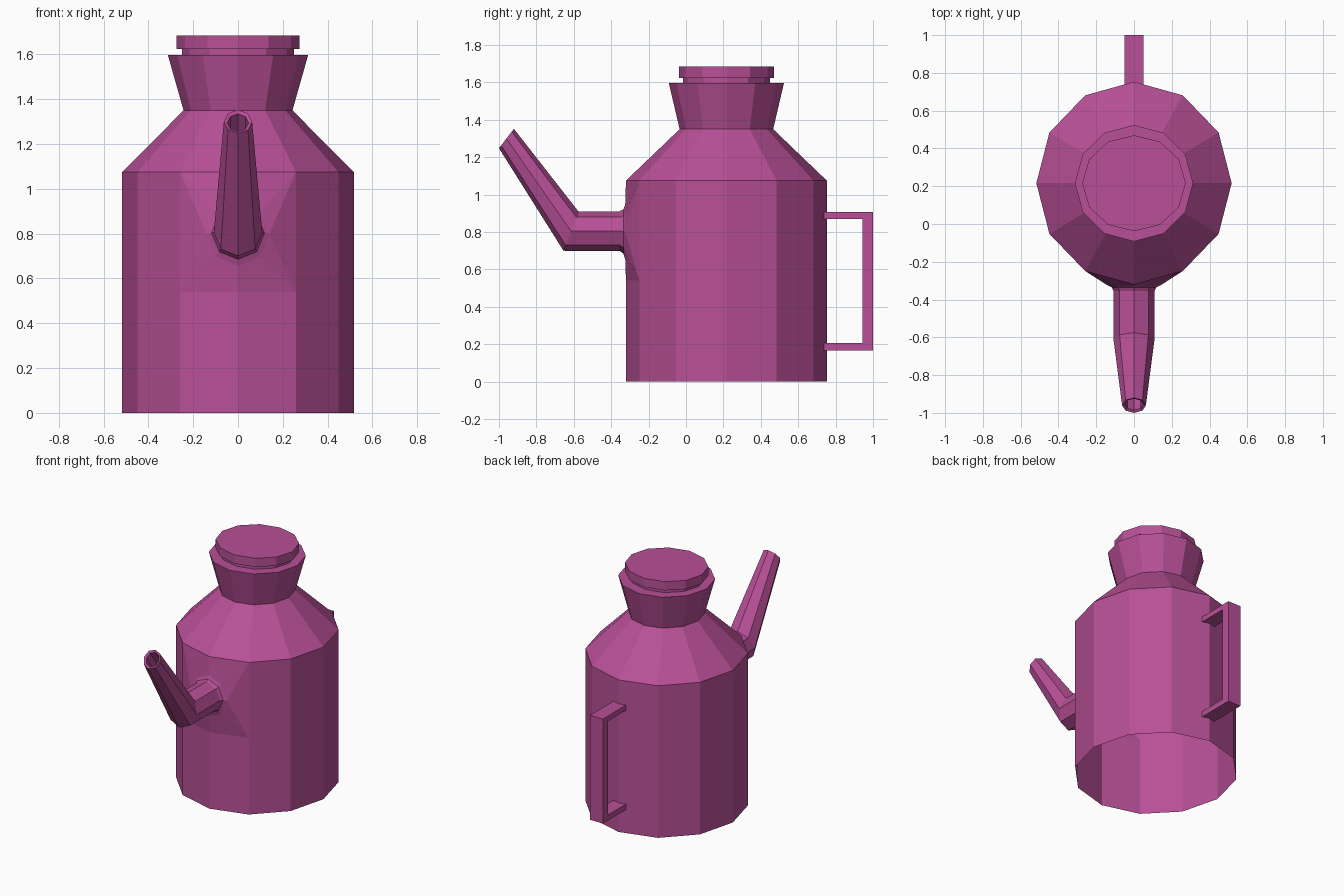
import bpy, bmesh
from math import sin, cos, pi

if "Cube" in bpy.data.objects:
    bpy.data.objects.remove(bpy.data.objects["Cube"])

CY = 0.216          # body axis offset along y
SIDES = 12

mat = bpy.data.materials.new("magenta_enamel")
mat.diffuse_color = (0.48, 0.08, 0.31, 1)
mat.use_nodes = True
mat.node_tree.nodes["Principled BSDF"].inputs["Base Color"].default_value = mat.diffuse_color


def finish(bm, name):
    bmesh.ops.recalc_face_normals(bm, faces=bm.faces[:])
    me = bpy.data.meshes.new(name)
    bm.to_mesh(me)
    bm.free()
    me.materials.append(mat)
    ob = bpy.data.objects.new(name, me)
    bpy.context.collection.objects.link(ob)
    return ob


def level(bm, rx, ry, z):
    """Twelve-sided horizontal ring, vertex 0 at the front."""
    return [bm.verts.new((rx * sin(2 * pi * i / SIDES),
                          CY - ry * cos(2 * pi * i / SIDES), z)) for i in range(SIDES)]


def spout_ring(bm, y, z, rx, vy, vz):
    """Eight-sided spout section: rx across, (vy, vz) towards its top vertex."""
    return [bm.verts.new((rx * cos(a), y + vy * sin(a), z + vz * sin(a)))
            for a in (k * pi / 4 for k in range(8))]


def bridge(bm, rings, skip=()):
    for r, (a, b) in enumerate(zip(rings, rings[1:])):
        n = len(a)
        for i in range(n):
            if (r, i) not in skip:
                j = (i + 1) % n
                bm.faces.new((a[i], a[j], b[j], b[i]))


# Body, shoulder and neck, open underneath, with a gap in front for the spout
bm = bmesh.new()
body = [level(bm, *p) for p in [
    (0.517, 0.537, 0), (0.517, 0.537, 0.54), (0.517, 0.537, 1.075),
    (0.243, 0.25, 1.35), (0.313, 0.308, 1.597), (0.235, 0.22, 1.597)]]
bridge(bm, body, skip={(1, 0), (1, SIDES - 1)})

# Spout: flared root, elbow, tapered tip with a thin inner lip
spout = [spout_ring(bm, *p) for p in [
    (-0.325, 0.80, 0.14, 0, 0.145), (-0.335, 0.803, 0.118, 0, 0.118),
    (-0.355, 0.805, 0.108, 0, 0.106), (-0.615, 0.805, 0.108, 0.04, 0.105),
    (-0.96, 1.30, 0.063, 0.04, 0.052), (-0.955, 1.295, 0.047, 0.03, 0.04),
    (-0.88, 1.19, 0.05, 0.032, 0.045)]]
bridge(bm, spout)

# Collar faces joining the spout root to the body gap
r = spout[0]
(bm_, br, bl), (tm, tr, tl) = [(q[0], q[1], q[-1]) for q in body[1:3]]
for f in [(tr, tm, r[2], r[1]), (tr, r[1], r[0]), (tr, r[0], br), (br, r[0], r[7]),
          (br, r[7], r[6], bm_), (bm_, r[6], r[5], bl), (bl, r[5], r[4]),
          (bl, r[4], tl), (tl, r[4], r[3]), (tl, r[3], r[2], tm)]:
    bm.faces.new(f)
finish(bm, "body_and_spout")

# Lid: short plug under a wider flat cap
bm = bmesh.new()
lid = [level(bm, *p) for p in [
    (0.25, 0.233, 1.597), (0.25, 0.233, 1.623),
    (0.274, 0.254, 1.623), (0.274, 0.254, 1.685)]]
bridge(bm, lid)
bm.faces.new(lid[-1])
finish(bm, "lid")

# Handle: square C profile extruded across x
bm = bmesh.new()
outline = [(0.738, 0.167), (1.0, 0.167), (1.0, 0.906), (0.738, 0.906),
           (0.738, 0.869), (0.944, 0.869), (0.944, 0.206), (0.738, 0.206)]
sides = [[bm.verts.new((x, y, z)) for y, z in outline] for x in (-0.05, 0.05)]
bridge(bm, sides)
for s in sides:
    bm.faces.new(s)
finish(bm, "handle")
